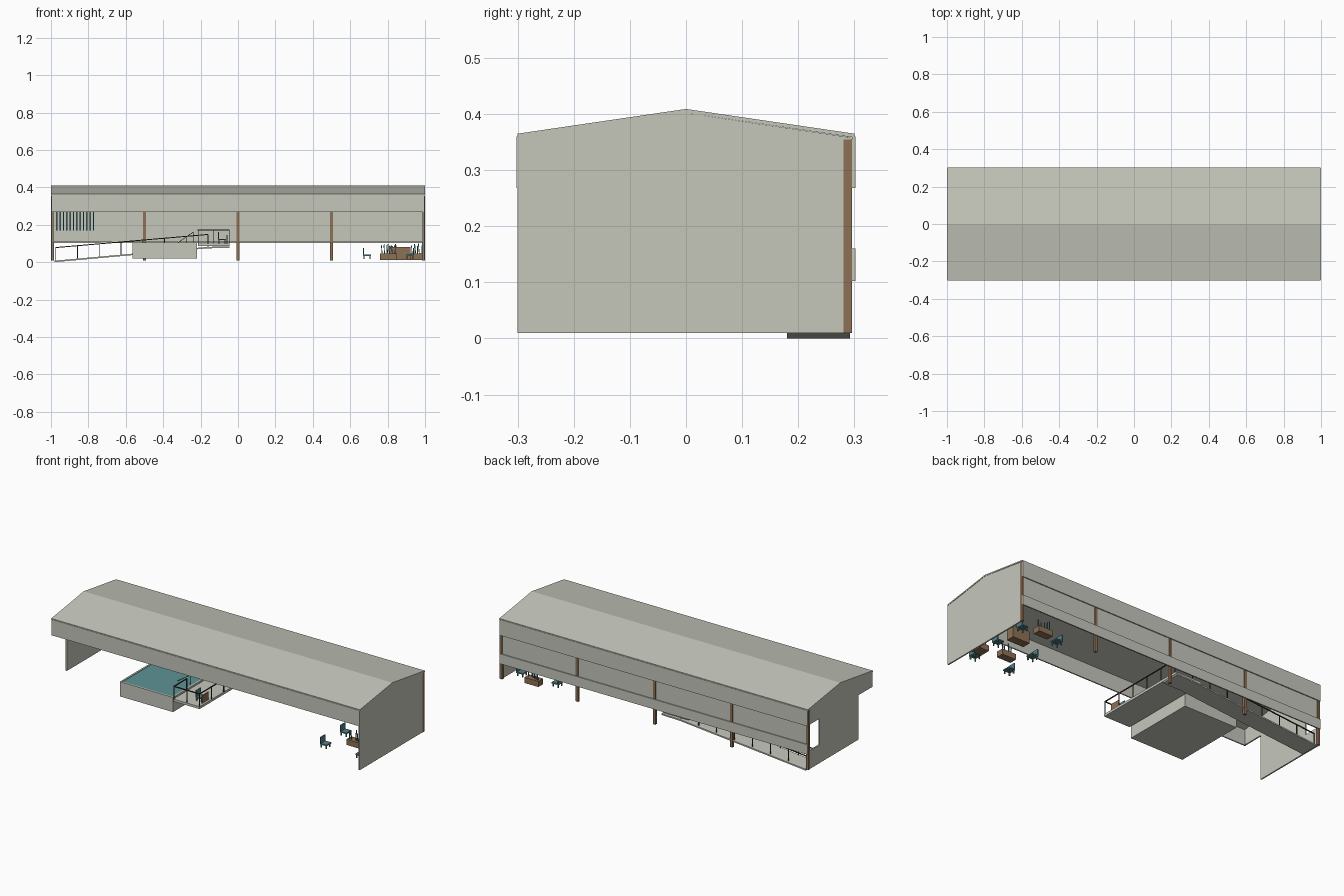
import bpy, bmesh, math, random
from mathutils import Vector

if "Cube" in bpy.data.objects:
    bpy.data.objects.remove(bpy.data.objects["Cube"])

random.seed(4)


def material(name, rgb):
    m = bpy.data.materials.new(name)
    m.diffuse_color = (*rgb, 1)
    m.use_nodes = True
    m.node_tree.nodes["Principled BSDF"].inputs["Base Color"].default_value = m.diffuse_color
    return m


CONCRETE = material("concrete", (0.56, 0.57, 0.50))
WOOD = material("wood", (0.27, 0.165, 0.09))
RAIL = material("dark_rail", (0.06, 0.038, 0.025))
TEAL = material("teal_paint", (0.085, 0.22, 0.235))
WATER = material("water", (0.11, 0.29, 0.31))


def finish(name, bm, mat):
    bmesh.ops.recalc_face_normals(bm, faces=bm.faces)
    me = bpy.data.meshes.new(name)
    bm.to_mesh(me)
    bm.free()
    me.materials.append(mat)
    ob = bpy.data.objects.new(name, me)
    bpy.context.collection.objects.link(ob)
    return ob


def add_box(bm, x0, x1, y0, y1, z0, z1):
    v = [bm.verts.new((x, y, z)) for x in (x0, x1) for y in (y0, y1) for z in (z0, z1)]
    for f in ((0, 1, 3, 2), (4, 6, 7, 5), (0, 4, 5, 1), (2, 3, 7, 6), (0, 2, 6, 4), (1, 5, 7, 3)):
        bm.faces.new([v[i] for i in f])


def boxes(name, mat, *dims):
    bm = bmesh.new()
    for d in dims:
        add_box(bm, *d)
    return finish(name, bm, mat)


def add_bar(bm, a, b, w=0.004):
    """Square bar between two points."""
    a, b = Vector(a), Vector(b)
    d = b - a
    m = d.to_track_quat('Z', 'Y').to_matrix().to_4x4()
    m.translation = (a + b) / 2
    r = bmesh.ops.create_cube(bm, size=1)
    for v in r['verts']:
        v.co = m @ Vector((v.co.x * w, v.co.y * w, v.co.z * d.length))


def prism(name, mat, pts, axis, lo, hi):
    """Extrude a closed profile along x (points are y, z) or y (points are x, z)."""
    bm = bmesh.new()
    place = (lambda p, t: (t, p[0], p[1])) if axis == 'x' else (lambda p, t: (p[0], t, p[1]))
    a = [bm.verts.new(place(p, lo)) for p in pts]
    b = [bm.verts.new(place(p, hi)) for p in pts]
    bm.faces.new(a)
    bm.faces.new(b)
    for i in range(len(pts)):
        j = (i + 1) % len(pts)
        bm.faces.new((a[i], a[j], b[j], b[i]))
    return finish(name, bm, mat)


# Gabled roof slab
prism("roof", CONCRETE, [(-0.3, 0.358), (0, 0.402), (0.3, 0.358),
                         (0.3, 0.365), (0, 0.409), (-0.3, 0.365)], 'x', -1, 1)

# End walls: full on the right, notched with a window on the left
prism("right_wall", CONCRETE, [(-0.3, 0.01), (0.295, 0.01), (0.295, 0.358), (0, 0.402),
                               (-0.3, 0.358)], 'x', 0.99, 0.998)
prism("left_gable", CONCRETE, [(-0.3, 0.27), (0.295, 0.27), (0.295, 0.358), (0, 0.402),
                               (-0.3, 0.358)], 'x', -0.998, -0.99)
boxes("left_wall", CONCRETE, (-0.998, -0.99, -0.17, 0.19, 0.01, 0.27),
      (-0.998, -0.99, 0.19, 0.295, 0.01, 0.116))

# Front fascia, back bands and the thin recessed wall between them
boxes("front_fascia", CONCRETE, (-0.998, 0.998, -0.302, -0.295, 0.268, 0.36))
boxes("back_bands", CONCRETE, (-0.998, 0.998, 0.296, 0.302, 0.268, 0.36),
      (-0.998, 0.998, 0.296, 0.302, 0.102, 0.16))
boxes("back_wall", CONCRETE, (-0.99, 0.99, 0.287, 0.291, 0.108, 0.36))

# Back columns
boxes("columns", WOOD, *[(x - 0.008, x + 0.008, 0.281, 0.2955, 0.01, 0.355)
                         for x in (-0.992, -0.5, 0, 0.5, 0.992)])

# Pool: tank, raised rim and water
PX0, PX1, PY0, PY1 = -0.565, -0.22, -0.287, 0.145
boxes("pool_tank", CONCRETE, (PX0, PX1, PY0, PY1, 0.02, 0.098))
boxes("pool_rim", CONCRETE,
      (PX0, PX1, PY0, PY0 + 0.01, 0.098, 0.106), (PX0, PX1, PY1 - 0.01, PY1, 0.098, 0.106),
      (PX0, PX0 + 0.01, PY0 + 0.01, PY1 - 0.01, 0.098, 0.106),
      (PX1 - 0.01, PX1, PY0 + 0.01, PY1 - 0.01, 0.098, 0.106))
boxes("pool_water", WATER, (PX0 + 0.01, PX1 - 0.01, PY0 + 0.01, PY1 - 0.01, 0.098, 0.103))

# Ramp with landing, and the walkway to the front
prism("ramp", CONCRETE, [(-0.98, 0.0), (-0.16, 0.074), (-0.045, 0.076), (-0.045, 0.084),
                         (-0.16, 0.082), (-0.98, 0.008)], 'y', 0.18, 0.292)
boxes("walkway", CONCRETE, (-0.215, -0.045, -0.292, 0.28, 0.086, 0.1))

# Ramp railings on both sides
bm = bmesh.new()
for y in (0.184, 0.277):
    add_bar(bm, (-0.975, y, 0.078), (-0.16, y, 0.148), 0.005)
    for i in range(8):
        x = -0.975 + i * 0.1164
        t = (x + 0.975) / 0.815
        add_bar(bm, (x, y, 0.006 + 0.074 * t), (x, y, 0.078 + 0.07 * t))
finish("ramp_railing", bm, RAIL)

# Walkway railings
bm = bmesh.new()
add_bar(bm, (-0.213, -0.288, 0.173), (-0.047, -0.288, 0.173), 0.005)
add_bar(bm, (-0.047, -0.288, 0.173), (-0.047, 0.27, 0.173), 0.005)
add_bar(bm, (-0.213, -0.288, 0.173), (-0.213, -0.17, 0.173), 0.005)
for x in (-0.213, -0.13):
    add_bar(bm, (x, -0.288, 0.1), (x, -0.288, 0.173))
for i in range(6):
    y = -0.288 + i * 0.1116
    add_bar(bm, (-0.047, y, 0.1), (-0.047, y, 0.173))
add_bar(bm, (-0.213, -0.17, 0.1), (-0.213, -0.17, 0.173))
# Sloped pool handrail
add_bar(bm, (-0.32, -0.1, 0.105), (-0.24, -0.1, 0.16), 0.003)
add_bar(bm, (-0.24, -0.1, 0.105), (-0.24, -0.1, 0.16), 0.003)
finish("walkway_railing", bm, RAIL)

# Hanging slats
boxes("hanging_slats", TEAL, *[(-0.972 + i * 0.0178, -0.965 + i * 0.0178, 0.262, 0.268, 0.17, 0.27)
                               for i in range(12)])


def chair(name, x, y, z, face):
    """Seat, four legs and a backrest; face is the x direction it looks to."""
    w = 0.022
    parts = [(x - w, x + w, y - w, y + w, z + 0.018, z + 0.025)]
    bx = x - face * w
    parts.append((min(bx, bx + face * 0.006), max(bx, bx + face * 0.006),
                  y - w, y + w, z + 0.025, z + 0.06))
    for sx in (-1, 1):
        for sy in (-1, 1):
            cx, cy = x + sx * 0.016, y + sy * 0.016
            parts.append((cx - 0.003, cx + 0.003, cy - 0.003, cy + 0.003, z, z + 0.018))
    boxes(name, TEAL, *parts)


def planter(name, x, y, hx, hy, z1, stems):
    boxes(name, WOOD, (x - hx, x + hx, y - hy, y + hy, 0.012, z1))
    if not stems:
        return
    bm = bmesh.new()
    for i in range(stems):
        px = x - hx * 0.75 + 1.5 * hx * i / (stems - 1)
        py = y + random.uniform(-0.6, 0.6) * hy
        add_bar(bm, (px, py, z1 - 0.002),
                (px + random.uniform(-0.006, 0.006), py, random.uniform(0.085, 0.1)))
    finish(name + "_stems", bm, TEAL)


# Seating area: two columns of chairs facing each other
for row, y in enumerate((-0.175, 0.01, 0.205)):
    chair(f"left_chair_{row}", 0.69, y, 0.016, 1)
    chair(f"right_chair_{row}", 0.92, y, 0.016, -1)
chair("walkway_chair", -0.085, -0.22, 0.1, 1)
boxes("walkway_panel", WOOD, (-0.062, -0.057, -0.25, -0.19, 0.1, 0.145))

planter("front_planter", 0.805, -0.06, 0.045, 0.022, 0.045, 6)
planter("side_planter", 0.955, -0.09, 0.032, 0.03, 0.045, 6)
planter("table", 0.868, 0.11, 0.055, 0.025, 0.08, 0)
planter("back_planter", 0.815, 0.245, 0.045, 0.022, 0.045, 6)
